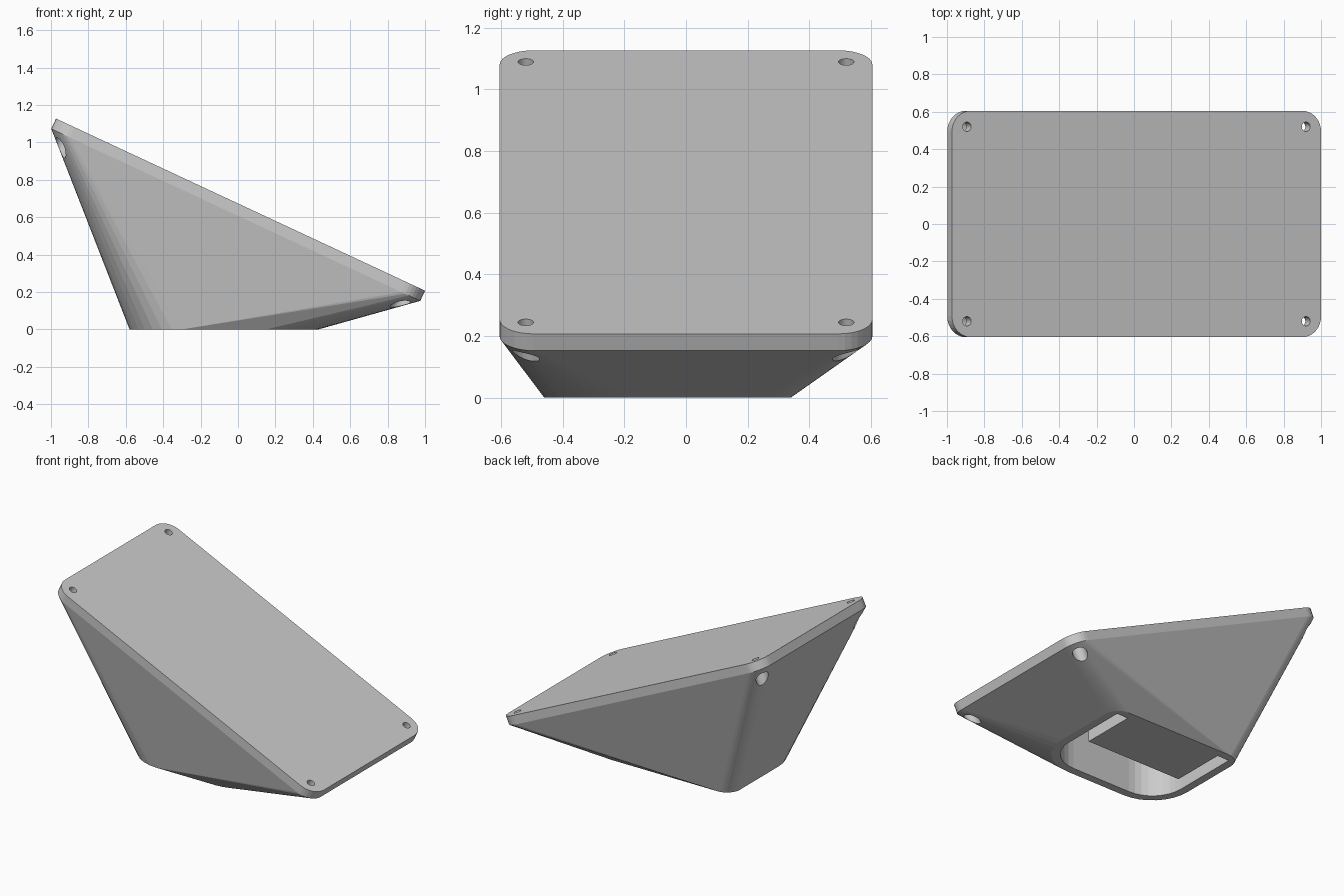
import bpy, bmesh, math
from mathutils import Matrix, Vector

if "Cube" in bpy.data.objects:
    bpy.data.objects.remove(bpy.data.objects["Cube"])

TILT = math.radians(25)
TOP_MID = Vector((0.0135, 0, 0.667))          # centre of the sloping top face
FRAME = Matrix.Translation(TOP_MID) @ Matrix.Rotation(TILT, 4, 'Y')
LENGTH, WIDTH, THICK = 2.177, 1.21, 0.06


def outline(x0, x1, y0, y1, r_low, r_high, seg=8):
    """Rounded rectangle; low-y and high-y corners have their own radii."""
    pts = []
    corners = [(x1, y1, -1, -1, r_high), (x0, y1, 1, -1, r_high),
               (x0, y0, 1, 1, r_low), (x1, y0, -1, 1, r_low)]
    for i, (x, y, sx, sy, r) in enumerate(corners):
        for k in range(seg + 1):
            a = math.pi / 2 * (i + k / seg)
            pts.append((x + sx * r + r * math.cos(a), y + sy * r + r * math.sin(a)))
    return pts


def make_object(name, bm):
    bmesh.ops.recalc_face_normals(bm, faces=bm.faces[:])
    mesh = bpy.data.meshes.new(name)
    bm.to_mesh(mesh)
    bm.free()
    ob = bpy.data.objects.new(name, mesh)
    bpy.context.collection.objects.link(ob)
    return ob


def cut(ob, cutter):
    mod = ob.modifiers.new("cut", 'BOOLEAN')
    mod.operation, mod.solver, mod.object = 'DIFFERENCE', 'EXACT', cutter
    bpy.context.view_layer.objects.active = ob
    bpy.ops.object.modifier_apply(modifier=mod.name)
    bpy.data.objects.remove(cutter)


def rod(name, x, y, radius, z0, z1):
    """Cylinder square to the sloping top, in top-face coordinates."""
    bm = bmesh.new()
    m = FRAME @ Matrix.Translation((x, y, (z0 + z1) / 2))
    bmesh.ops.create_cone(bm, cap_ends=True, segments=32, radius1=radius,
                          radius2=radius, depth=z1 - z0, matrix=m)
    return make_object(name, bm)


# Body: hull of the tilted plate and the small offset footprint
bm = bmesh.new()
for x, y in outline(-LENGTH / 2, LENGTH / 2, -WIDTH / 2, WIDTH / 2, 0.11, 0.11):
    for z in (0, -THICK):
        bm.verts.new(FRAME @ Vector((x, y, z)))
for x, y in outline(-0.58, 0.43, -0.46, 0.34, 0.28, 0.10):
    bm.verts.new((x, y, 0))
bmesh.ops.convex_hull(bm, input=bm.verts[:])
bmesh.ops.dissolve_limit(bm, angle_limit=math.radians(0.2),
                         verts=bm.verts[:], edges=bm.edges[:])
body = make_object("sloped_stand_body", bm)

# Underside cavity: U shape around a solid block, with a sloping ceiling
arc = outline(-0.525, 0.375, -0.405, 0.285, 0.225, 0.05)[18:]
profile = arc + [(0.375, 0.285), (0.29, 0.285), (0.29, -0.09),
                 (-0.435, -0.09), (-0.435, 0.285), (-0.525, 0.285)]
bm = bmesh.new()
low = [bm.verts.new((x, y, -0.1)) for x, y in profile]
high = [bm.verts.new((x, y, TOP_MID.z - (x - TOP_MID.x) * math.tan(TILT) - 0.07))
        for x, y in profile]
bm.faces.new(low)
bm.faces.new(high)
for i in range(len(low)):
    j = (i + 1) % len(low)
    bm.faces.new((low[i], low[j], high[j], high[i]))
cut(body, make_object("cavity_cutter", bm))

# Corner screw holes with wider head recesses below the plate
for x in (-1.0, 1.0):
    for y in (-0.52, 0.52):
        cut(body, rod("screw_hole_cutter", x, y, 0.025, -0.3, 0.1))
        cut(body, rod("head_recess_cutter", x, y, 0.045, -0.5, -0.063))
